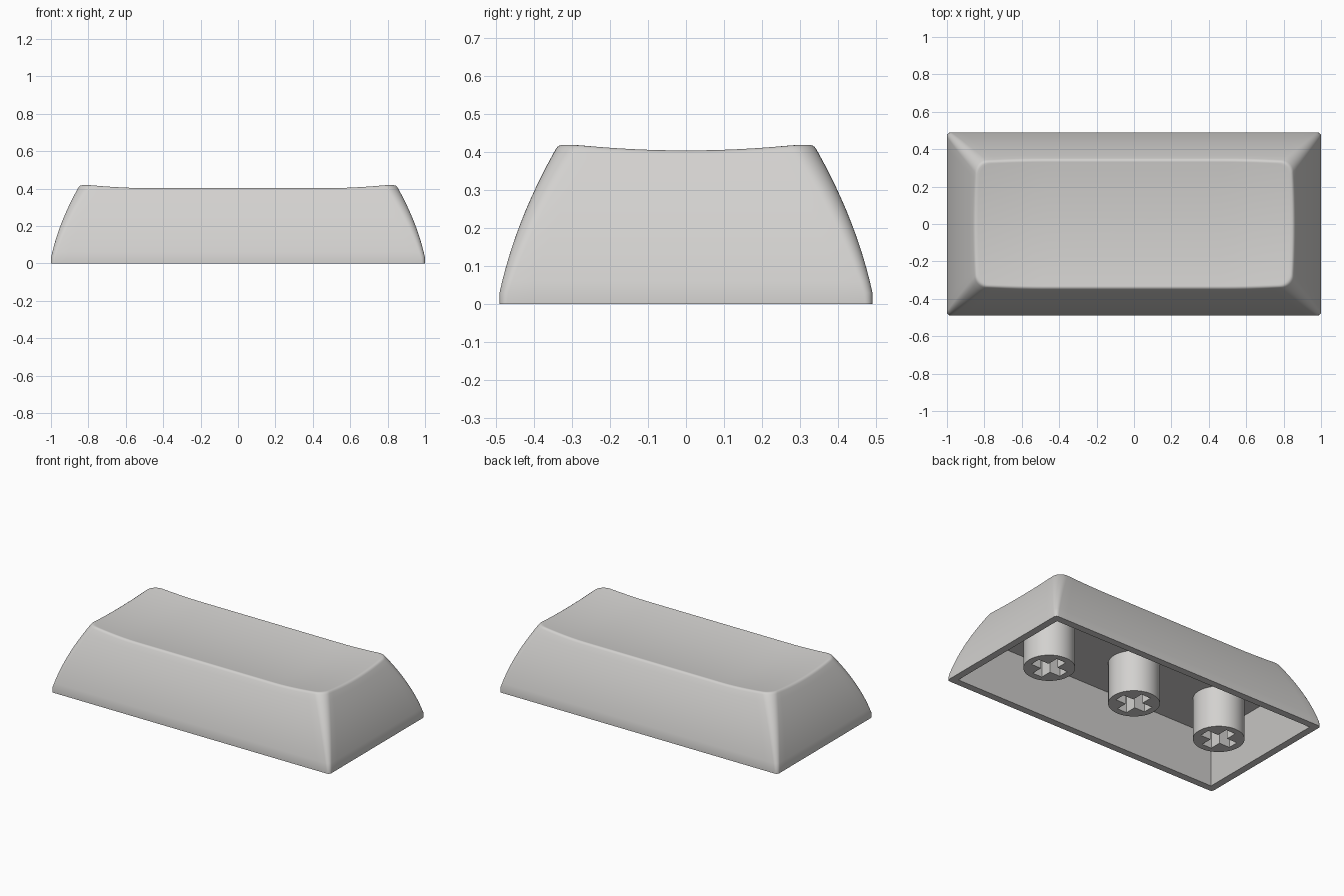
import bpy, bmesh, math

if "Cube" in bpy.data.objects:
    bpy.data.objects.remove(bpy.data.objects["Cube"])

grey = bpy.data.materials.new("light grey plastic")
grey.diffuse_color = (0.65, 0.64, 0.625, 1)
grey.use_nodes = True
grey.node_tree.nodes["Principled BSDF"].inputs["Base Color"].default_value = grey.diffuse_color


def outline(hx, hy, r, nx=32, ny=16, nc=8):
    """Rounded rectangle with a fixed point count, counter-clockwise."""
    pts, arcs = [], []
    for sx, sy, a0 in [(1, 1, 0), (-1, 1, 90), (-1, -1, 180), (1, -1, 270)]:
        arcs.append([(sx * (hx - r) + r * math.cos(math.radians(a0 + 90 * i / nc)),
                      sy * (hy - r) + r * math.sin(math.radians(a0 + 90 * i / nc)))
                     for i in range(nc + 1)])
    for k, arc in enumerate(arcs):
        pts += arc
        (ax, ay), (bx, by) = arc[-1], arcs[(k + 1) % 4][0]
        n = nx if k % 2 == 0 else ny
        pts += [(ax + (bx - ax) * i / n, ay + (by - ay) * i / n) for i in range(1, n)]
    return pts


def dish(x, y):
    """Height of the scooped top surface."""
    g = max(0, abs(x) - 0.5) / 0.33
    return 0.381 + 0.02 * (y / 0.325) ** 2 + 0.021 * g ** 1.7


def inset(z):
    """How far the bulging side has drawn in at height z."""
    t = max(0, (z - 0.03) / 0.39)
    return 0.155 * (0.55 * t + 0.45 * t * t)


def finish(bm, name, angle=30):
    bmesh.ops.recalc_face_normals(bm, faces=bm.faces[:])
    me = bpy.data.meshes.new(name)
    bm.to_mesh(me)
    bm.free()
    ob = bpy.data.objects.new(name, me)
    bpy.context.collection.objects.link(ob)
    me.materials.append(grey)
    bpy.ops.object.select_all(action='DESELECT')
    ob.select_set(True)
    bpy.context.view_layer.objects.active = ob
    bpy.ops.object.shade_smooth_by_angle(angle=math.radians(angle))
    return ob


def loft(bm, a, b):
    n = len(a)
    for i in range(n):
        bm.faces.new((a[i], a[(i + 1) % n], b[(i + 1) % n], b[i]))


def fill_between(bm, *loops):
    """Flat face with a hole, bounded by two loops."""
    edges = [bm.edges.get((l[i], l[(i + 1) % len(l)])) for l in loops for i in range(len(l))]
    bmesh.ops.triangle_fill(bm, edges=edges, use_beauty=True)


# Cap shell: bottom edge, bulging sides, rounded lip, dished top
rim = [dish(x, y) for x, y in outline(0.838, 0.333, 0.06)]


def side_ring(t, drop, extra):
    ring = []
    for i, zr in enumerate(rim):
        z = 0.03 + t * (zr - drop - 0.03)
        d = inset(z) + extra
        ring.append((*outline(1 - d, 0.49 - d, 0.02 + 0.045 * z / 0.42)[i], z))
    return ring


rings = [[(x, y, 0) for x, y in outline(1, 0.49, 0.02)]]
rings += [side_ring(k / 12, 0.011, 0) for k in range(13)]
rings.append(side_ring(1, 0.005, 0.001))
rings.append(side_ring(1, 0.0015, 0.004))
lip = [(x, y, dish(x, y)) for x, y, z in side_ring(1, 0, 0.009)]
rings.append(lip)
for s in (0.985, 0.965, 0.94, 0.91, 0.88, 0.84, 0.8, 0.75, 0.7, 0.64, 0.55, 0.45, 0.35, 0.25, 0.15, 0.07):
    rings.append([(x * s, y * s, dish(x * s, y * s)) for x, y, z in lip])

bm = bmesh.new()
loops = [[bm.verts.new(p) for p in ring] for ring in rings]
for a, b in zip(loops, loops[1:]):
    loft(bm, a, b)
centre = bm.verts.new((0, 0, dish(0, 0)))
last = loops[-1]
for i in range(len(last)):
    bm.faces.new((last[i], last[(i + 1) % len(last)], centre))

# Hollow underside: tapered walls and flat ceiling
box = lambda hx, hy, z: [bm.verts.new((sx * hx, sy * hy, z))
                         for sx, sy in ((1, 1), (-1, 1), (-1, -1), (1, -1))]
mouth, ceiling = box(0.954, 0.444, 0), box(0.876, 0.352, 0.267)
loft(bm, mouth, ceiling)
bm.faces.new(ceiling)
fill_between(bm, loops[0], mouth)
finish(bm, "cap_shell")

# Stems: round posts with a cross-shaped socket
L, W = 0.108, 0.034
quarter = [(L, -W), (L, W), (W, W)]
cross = []
for c, s in [(1, 0), (0, 1), (-1, 0), (0, -1)]:
    cross += [(c * x - s * y, s * x + c * y) for x, y in quarter]
circle = [(0.15 * math.cos(math.tau * i / 40), 0.15 * math.sin(math.tau * i / 40)) for i in range(40)]

for cx, name in ((-0.64, "left_stem"), (0, "middle_stem"), (0.64, "right_stem")):
    bm = bmesh.new()
    make = lambda pts, z: [bm.verts.new((cx + x, y, z)) for x, y in pts]
    c0, c1 = make(circle, 0), make(circle, 0.267)
    s0, s1 = make(cross, 0), make(cross, 0.22)
    loft(bm, c0, c1)
    loft(bm, s0, s1)
    bm.faces.new(s1)
    fill_between(bm, c0, s0)
    finish(bm, name)
